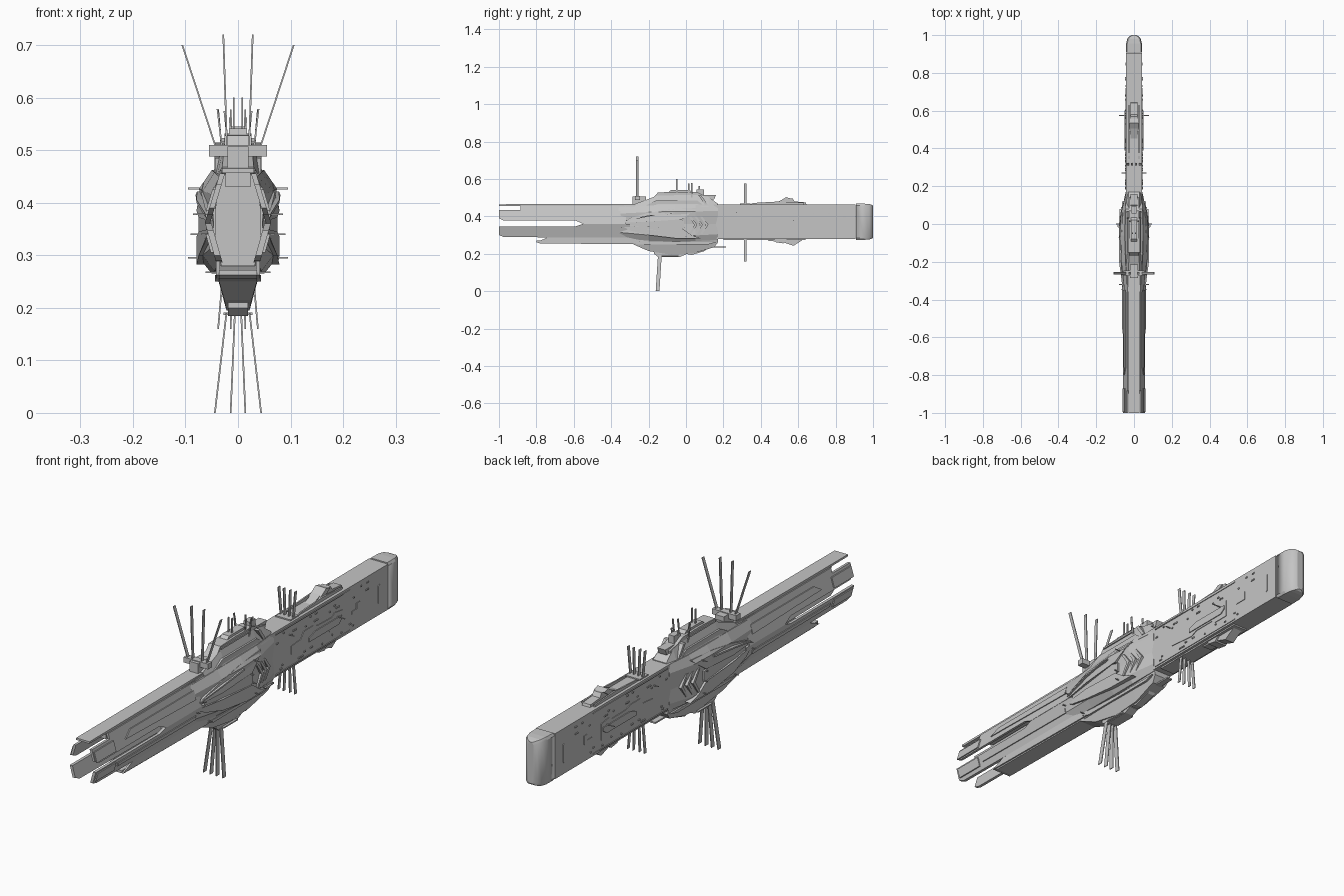
import bpy, bmesh, math, random
from mathutils import Vector

random.seed(4)
grey = bpy.data.materials.new("hull_grey")
grey.diffuse_color = (0.56, 0.56, 0.56, 1)


def finish(name, bm):
    bmesh.ops.recalc_face_normals(bm, faces=bm.faces)
    me = bpy.data.meshes.new(name)
    bm.to_mesh(me)
    bm.free()
    me.materials.append(grey)
    ob = bpy.data.objects.new(name, me)
    bpy.context.collection.objects.link(ob)
    return ob


def bridge(bm, rings):
    """Skin a list of equal-length closed rings and cap the ends."""
    rings = [[bm.verts.new(p) for p in r] for r in rings]
    n = len(rings[0])
    for a, b in zip(rings, rings[1:]):
        for i in range(n):
            j = (i + 1) % n
            bm.faces.new((a[i], a[j], b[j], b[i]))
    bm.faces.new(rings[0])
    bm.faces.new(rings[-1][::-1])


def loft(name, sections):
    """sections: (y, [(x, z) right half from top to bottom]), mirrored in x."""
    bm = bmesh.new()
    bridge(bm, [[(x, y, z) for x, z in h] + [(-x, y, z) for x, z in reversed(h)]
                for y, h in sections])
    return finish(name, bm)


def side_plate(name, pts, xin, xout):
    """Mirrored pair of plates from a (y, z) outline; x may be a function of (y, z)."""
    f = lambda v, p: v(*p) if callable(v) else v
    bm = bmesh.new()
    for s in (1, -1):
        bridge(bm, [[(s * f(v, p), p[0], p[1]) for p in pts] for v in (xin, xout)])
    return finish(name, bm)


def block(name, pts, hw):
    """Centred block from a (y, z) outline."""
    bm = bmesh.new()
    bridge(bm, [[(x, y, z) for y, z in pts] for x in (-hw, hw)])
    return finish(name, bm)


def rect(y0, y1, z0, z1):
    return [(y0, z0), (y1, z0), (y1, z1), (y0, z1)]


def blades(name, pairs, wy=0.007, wx=0.0016):
    """Mirrored flat antenna blades, each from base to tip."""
    bm = bmesh.new()
    for a, b in pairs:
        for s in (1, -1):
            bridge(bm, [[(s * p[0] + i * wx, p[1] + j * wy, p[2])
                         for i, j in ((-1, -1), (1, -1), (1, 1), (-1, 1))] for p in (a, b)])
    return finish(name, bm)


# Main hull: hexagonal at the front, slab-sided aft
def hull(y, top, mid, bot, z0=0.28, z1=0.465):
    return (y, [(top, z1), (mid, z1 - 0.07), (mid, z0 + 0.06), (bot, z0)])


loft("main_hull", [hull(-0.45, .031, .044, .032, .28, .455), hull(-0.2, .034, .044, .04),
                   hull(0.15, .042, .043, .042), hull(0.905, .043, .043, .043)])

# Rounded stern cap
cap = []
for y, hw, d in ((.908, .043, 0), (.955, .042, 0), (.98, .036, .002), (.994, .025, .006), (1, .012, .012)):
    z0, z1 = .275 + d, .468 - d
    cap.append((y, [(hw - .006, z1), (hw, z1 - .01), (hw, z0 + .01), (hw - .006, z0)]))
stern = loft("stern_cap", cap)
for p in stern.data.polygons:
    p.use_smooth = abs(p.normal.z) < 0.5 and p.normal.y < 0.99
for z in (.33, .375, .42):
    block("stern_band", rect(.95, 1.0, z, z + .002), .012)

# Forward prongs: top strip, slanted side panels and keel strip
block("top_strip", [(-1, .457), (-.2, .452), (-.2, .467), (-1, .465)], .03)
block("top_strip_underside", [(-.885, .43), (-.3, .43), (-.3, .458), (-.885, .458)], .024)
up = lambda y, z: .035 + (.455 - z) * .3
low = lambda y, z: .058 - (.345 - z) * .28
shift = lambda f, d: (lambda y, z: f(y, z) + d)
upper = [(-1, .39), (-.975, .378), (-.59, .378), (-.55, .36), (-.32, .36),
         (-.32, .456), (-.885, .456), (-.885, .435), (-1, .435)]
lower = [(-1, .3), (-.975, .29), (-.3, .285), (-.3, .36), (-.55, .36), (-.59, .347), (-1, .347)]
side_plate("upper_prong", upper, shift(up, -.01), up)
side_plate("lower_prong", lower, shift(low, -.012), low)
side_plate("upper_prong_tip", rect(-.995, -.87, .385, .425), up, shift(up, .005))
side_plate("lower_prong_tip", rect(-.99, -.87, .305, .34), low, shift(low, .005))
side_plate("upper_prong_rail", [(-.8, .405), (-.35, .395), (-.35, .43), (-.76, .43)], up, shift(up, .004))
side_plate("lower_prong_rail", [(-.85, .315), (-.35, .312), (-.35, .33), (-.85, .33)], low, shift(low, .004))
block("keel_strip", [(-.8, .262), (-.78, .256), (-.15, .25), (-.15, .285), (-.8, .272)], .036)
side_plate("keel_rail", [(-.8, .262), (-.2, .255), (-.2, .288), (-.74, .288)], .034, .042)

# Midship bulge with chevron armour
def ribs(y, hw, top, z0, z1):
    return (y, [(top, z1), (hw, z1 - .035), (hw * .93, .36), (hw, z0 + .03), (top, z0)])


loft("midship_body", [ribs(-.36, .05, .036, .285, .45), ribs(-.2, .067, .045, .27, .458),
                      ribs(-.06, .074, .05, .265, .462), ribs(.05, .07, .048, .268, .462),
                      ribs(.17, .044, .04, .275, .464)])
bow = lambda y, z: .079 - .4 * max(0, -.1 - y) ** 2 - .9 * max(0, y - .02) ** 2 - max(0, z - .41) * .45
side_plate("upper_armour", [(-.345, .365), (-.2, .372), (-.02, .385), (.035, .425), (.06, .445),
                            (-.08, .438), (-.2, .42), (-.3, .39)], .035, bow)
side_plate("lower_armour", [(-.345, .35), (-.3, .325), (-.2, .3), (-.05, .282), (.08, .282),
                            (.03, .3), (-.02, .335), (-.2, .345)], .035, bow)
side_plate("inner_armour", [(-.3, .352), (-.05, .328), (-.01, .34), (-.01, .378), (-.05, .384), (-.3, .364)],
           .04, shift(bow, -.004))
side_plate("armour_trim", [(-.33, .372), (-.2, .4), (-.07, .415), (-.07, .421), (-.2, .406), (-.33, .378)],
           .04, shift(bow, .004))
for i in range(3):
    y = .015 + i * .03
    side_plate("cooling_fin", [(y, .40), (y + .012, .40), (y + .045, .355), (y + .012, .305),
                               (y, .305), (y + .03, .355)], .03, .075 - i * .006)

# Upper superstructure
loft("tower_base", [(-.27, [(.03, .468), (.04, .45)]), (-.15, [(.026, .512), (.05, .45)]),
                    (.06, [(.026, .515), (.05, .45)]), (.12, [(.026, .505), (.046, .45)]),
                    (.17, [(.03, .468), (.042, .45)])])
block("tower_deck", [(-.17, .505), (-.15, .528), (-.05, .532), (.06, .53), (.09, .515), (.14, .505), (.14, .495)], .026)
block("bridge", [(-.1, .525), (-.08, .541), (.02, .541), (.04, .525)], .017)
block("bridge_aft", rect(.055, .095, .51, .545), .013)
block("tower_visor", rect(-.15, .03, .516, .523), .031)
block("tower_step", [(.09, .49), (.15, .49), (.16, .515), (.1, .515)], .018)
side_plate("tower_strut", [(.1, .465), (.115, .465), (.08, .515), (.065, .515)], .026, .045)
side_plate("tower_shoulder", [(-.22, .455), (.1, .455), (.06, .485), (-.16, .485)], .03, .044)
blades("bridge_masts", [((.008, -.05, .53), (.008, -.05, .6)), ((.02, .015, .52), (.026, .015, .575)),
                        ((.03, .03, .5), (.039, .03, .578)), ((.014, .07, .54), (.016, .07, .562))], .004)

# Antenna crossbar and tall blades
block("crossbar_post", rect(-.285, -.215, .465, .507), .02)
block("crossbar", rect(-.272, -.245, .488, .51), .055)
blades("tall_antennas", [((.021, -.26, .505), (.028, -.26, .72)), ((.042, -.26, .505), (.106, -.26, .70))])

# Ventral structure
loft("belly", [(-.28, [(.042, .285), (.036, .25)]), (-.2, [(.045, .28), (.026, .215)]),
               (-.08, [(.045, .28), (.022, .195)]), (.04, [(.045, .28), (.022, .203)]),
               (.15, [(.042, .285), (.03, .235)]), (.17, [(.04, .285), (.036, .26)])])
block("belly_pod", [(-.17, .2), (-.15, .184), (-.03, .184), (.0, .198), (.0, .21), (-.17, .21)], .019)
block("belly_pod_plate", rect(-.13, -.04, .186, .191), .028)
block("belly_aft_pod", [(.0, .2), (.03, .194), (.1, .215), (.12, .235), (.0, .235)], .015)
side_plate("belly_fin", [(-.22, .25), (.12, .25), (.16, .262), (-.26, .262)], .03, .044)
block("belly_spar", rect(.13, .215, .233, .239), .012)
blades("belly_antennas", [((.022, -.14, .19), (.044, -.152, 0)), ((.006, -.14, .19), (.014, -.152, 0))], .01)

# Aft antenna groups above and below
blades("aft_antennas", [((x, .317, z), (x * 1.4, .317, t)) for x in (.01, .027)
                        for z, t in ((.46, .577), (.285, .16))])
block("antenna_base", rect(.29, .345, .275, .47), .033)

# Aft turret housings on deck and keel
block("deck_housing", [(.44, .46), (.53, .494), (.57, .497), (.58, .48), (.64, .475), (.645, .46)], .018)
side_plate("deck_housing_wall", [(.33, .46), (.63, .46), (.63, .473), (.5, .48), (.36, .472)], .024, .03)
block("deck_housing_top", [(.49, .475), (.535, .503), (.56, .496), (.53, .475)], .024)
block("keel_housing", [(.43, .285), (.44, .27), (.52, .262), (.575, .243), (.595, .256), (.64, .285)], .02)
block("keel_housing_step", [(.47, .285), (.48, .262), (.52, .256), (.55, .285)], .027)
block("keel_plate", rect(.2, .64, .274, .283), .032)

# Hull side machinery, panel lines and small fittings
outline = [(.28, .335), (.4, .325), (.43, .338), (.52, .338), (.54, .325), (.61, .325),
           (.61, .392), (.56, .4), (.54, .388), (.45, .39), (.42, .4), (.36, .4), (.34, .375), (.28, .37)]
side_plate("side_panel", outline, .04, .0455)
side_plate("side_panel_core", [(.39, .345), (.58, .345), (.6, .36), (.6, .375), (.43, .375), (.39, .362)], .04, .049)
side_plate("side_hatch", [(.84, .33), (.85, .325), (.855, .33), (.855, .4), (.85, .405), (.84, .4)], .04, .0455)
side_plate("side_bracket", [(.67, .35), (.72, .35), (.72, .385), (.7, .385), (.7, .362), (.67, .362)], .04, .0455)
for z in (.287, .452):
    side_plate("hull_stringer", rect(.18, .66, z, z + .004), .04, .0455)
for i in range(30):
    y, z = random.uniform(.18, .8), random.choice((.3, .313, .412, .425, .44))
    side_plate("fitting", rect(y, y + random.uniform(.005, .014), z, z + .005), .04, .0465)

# Lateral sensor spikes
spikes = ((.0, .427, .095), (-.01, .34, .09), (.0, .295, .095), (-.02, .378, .086),
          (-.32, .378, .08), (-.345, .34, .07), (.27, .42, .065), (.575, .378, .08), (-.25, .268, .062))
for y, z, x in spikes:
    side_plate("sensor_spike", rect(y - .002, y + .002, z - .0015, z + .0015), .035, x)
